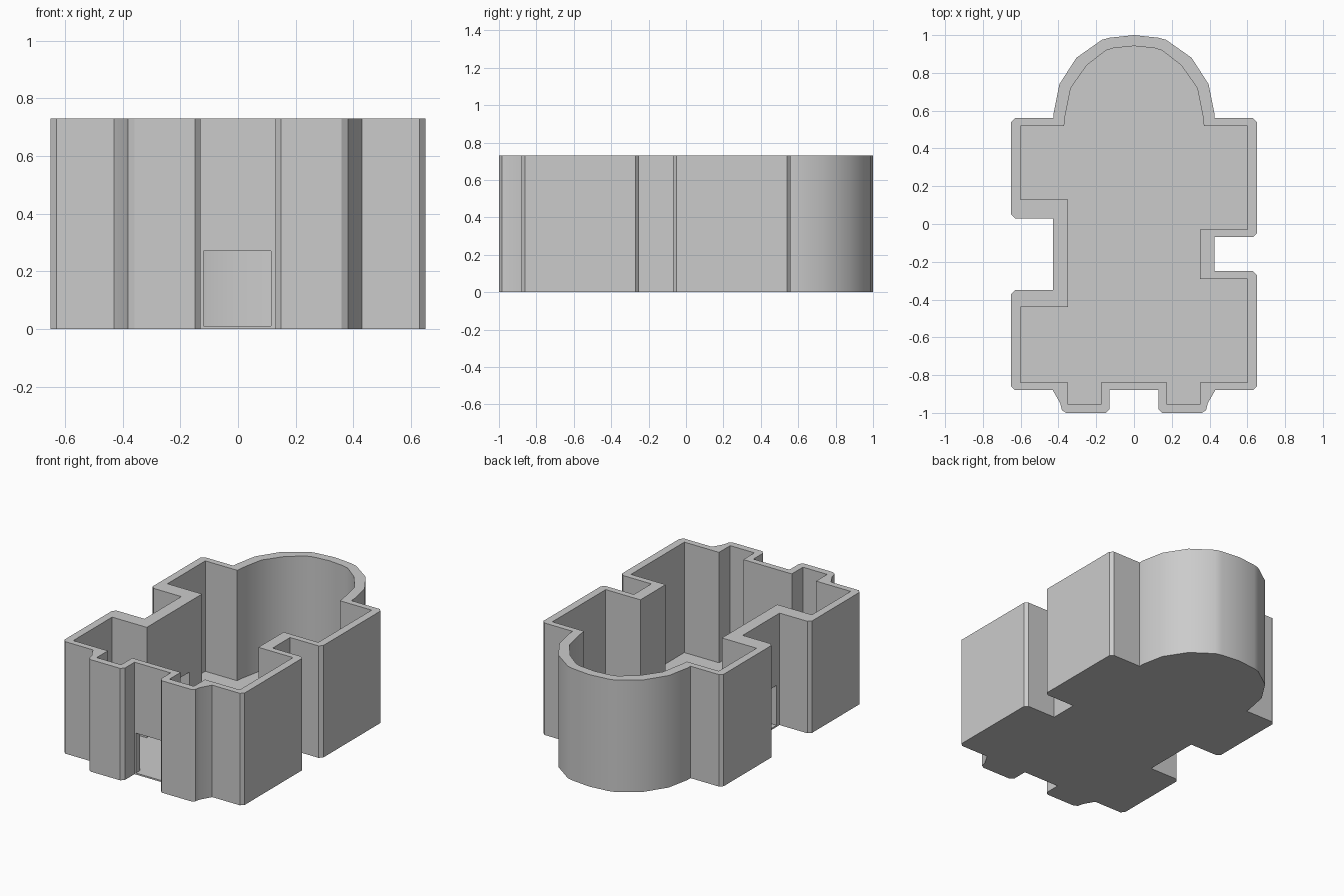
import bpy, bmesh, math

if "Cube" in bpy.data.objects:
    bpy.data.objects.remove(bpy.data.objects["Cube"])

HEIGHT, FLOOR = 0.73, 0.01


def mirrored(pts):
    return [(-x, y) for x, y in reversed(pts)]


def prism(name, pts, z0, z1):
    bm = bmesh.new()
    face = bm.faces.new([bm.verts.new((x, y, z0)) for x, y in pts])
    top = bmesh.ops.extrude_face_region(bm, geom=[face])
    for v in top["geom"]:
        if isinstance(v, bmesh.types.BMVert):
            v.co.z = z1
    bmesh.ops.recalc_face_normals(bm, faces=bm.faces[:])
    me = bpy.data.meshes.new(name)
    bm.to_mesh(me)
    bm.free()
    ob = bpy.data.objects.new(name, me)
    bpy.context.collection.objects.link(ob)
    return ob


def box(name, x0, x1, y0, y1, z0, z1):
    return prism(name, [(x0, y0), (x1, y0), (x1, y1), (x0, y1)], z0, z1)


def cut(target, cutter):
    bpy.context.view_layer.objects.active = target
    mod = target.modifiers.new("cut", 'BOOLEAN')
    mod.operation, mod.solver, mod.object = 'DIFFERENCE', 'EXACT', cutter
    bpy.ops.object.modifier_apply(modifier=mod.name)
    bpy.data.objects.remove(cutter, do_unlink=True)


# Outer outline: front bays, stepped sides, rounded apse at the back
front = [(0.13, -0.88), (0.13, -0.98), (0.15, -1), (0.36, -1),
         (0.382, -0.985), (0.39, -0.95), (0.43, -0.88), (0.63, -0.88), (0.65, -0.86)]
right = [(0.65, -0.27), (0.63, -0.25), (0.425, -0.25),
         (0.425, -0.07), (0.63, -0.07), (0.65, -0.05)]
back = [(0.65, 0.54), (0.63, 0.56), (0.425, 0.56), (0.425, 0.59),
        (0.395, 0.74), (0.305, 0.88), (0.17, 0.975), (0.13, 0.986)]
left = [(-0.65, 0.05), (-0.63, 0.03), (-0.43, 0.03),
        (-0.43, -0.35), (-0.63, -0.35), (-0.65, -0.37)]
outer = front + right + back + [(0, 1)] + mirrored(back) + left + mirrored(front)

# Inner outline of the rooms
front_in = [(0.175, -0.84), (0.175, -0.955), (0.35, -0.955), (0.35, -0.84), (0.6, -0.84)]
right_in = [(0.6, -0.29), (0.35, -0.29), (0.35, -0.03), (0.6, -0.03)]
back_in = [(0.6, 0.52), (0.37, 0.52), (0.365, 0.57), (0.335, 0.72),
           (0.25, 0.84), (0.15, 0.918), (0.11, 0.931)]
left_in = [(-0.6, 0.13), (-0.35, 0.13), (-0.35, -0.44), (-0.6, -0.44)]
inner = front_in + right_in + back_in + [(0, 0.942)] + mirrored(back_in) + left_in + mirrored(front_in)

# Walls with floor, then front and left doorways
walls = prism("building_walls", outer, 0, HEIGHT)
cut(walls, prism("room_cutter", inner, FLOOR, HEIGHT + 0.2))
cut(walls, box("front_door_cutter", -0.12, 0.115, -0.95, -0.8, FLOOR, 0.27))
cut(walls, box("side_door_cutter", -0.5, -0.3, -0.32, 0.0, FLOOR, 0.27))

# Smooth the apse, keep the corners sharp
bpy.ops.object.select_all(action='DESELECT')
walls.select_set(True)
bpy.context.view_layer.objects.active = walls
bpy.ops.object.shade_smooth_by_angle(angle=math.radians(30))
